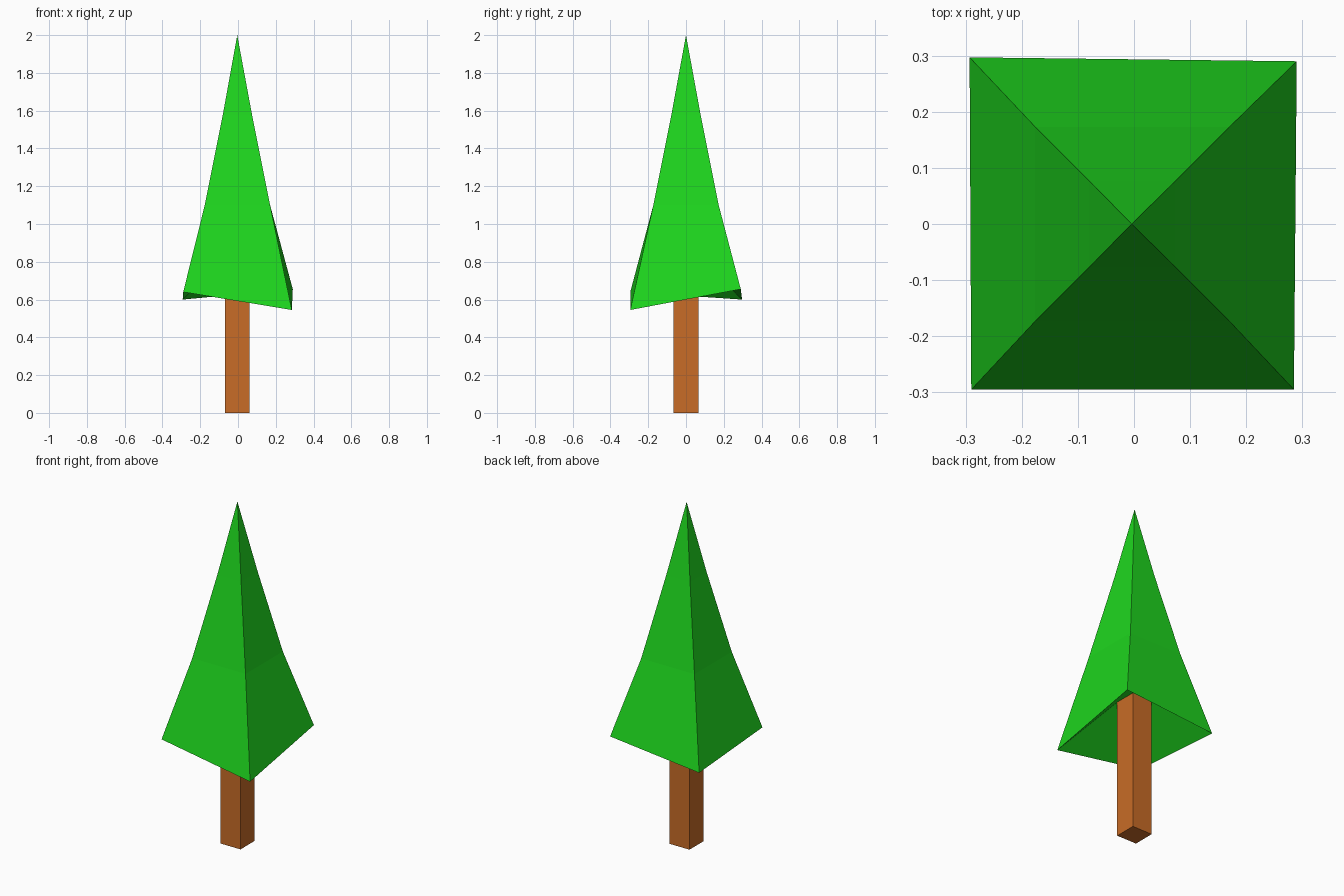
import bpy, bmesh

if "Cube" in bpy.data.objects:
    bpy.data.objects.remove(bpy.data.objects["Cube"])


def square(half, z, cx=-0.003):
    """Four corners: front-left, front-right, back-right, back-left."""
    return [(cx + sx * half, sy * half, z)
            for sx, sy in ((-1, -1), (1, -1), (1, 1), (-1, 1))]


def loft(name, rings, color, apex=None, close_bottom=False):
    bm = bmesh.new()
    loops = [[bm.verts.new(p) for p in ring] for ring in rings]
    for a, b in zip(loops, loops[1:]):
        for i in range(4):
            j = (i + 1) % 4
            bm.faces.new((a[i], a[j], b[j], b[i]))
    if apex:
        tip = bm.verts.new(apex)
        for i in range(4):
            bm.faces.new((loops[-1][i], loops[-1][(i + 1) % 4], tip))
    if close_bottom:
        bm.faces.new(loops[0][::-1])
    bmesh.ops.recalc_face_normals(bm, faces=bm.faces)
    mesh = bpy.data.meshes.new(name)
    bm.to_mesh(mesh)
    bm.free()
    mat = bpy.data.materials.new(name + "_color")
    mat.diffuse_color = color
    mat.use_nodes = True
    mat.node_tree.nodes["Principled BSDF"].inputs["Base Color"].default_value = mat.diffuse_color
    mesh.materials.append(mat)
    obj = bpy.data.objects.new(name, mesh)
    bpy.context.collection.objects.link(obj)
    return obj


TRUNK_HALF, TRUNK_TOP = 0.065, 0.82

# Trunk: square post reaching up inside the hollow foliage
loft("trunk", [square(TRUNK_HALF, 0), square(TRUNK_HALF, TRUNK_TOP)],
     (0.58, 0.15, 0.02, 1), close_bottom=True)

# Foliage: hollow underside, uneven hem, then a flared four-sided spire
hem = [(-0.29, -0.295, 0.64), (0.285, -0.295, 0.545),
       (0.29, 0.29, 0.655), (-0.293, 0.297, 0.60)]
loft("foliage",
     [square(TRUNK_HALF, TRUNK_TOP), hem, square(0.173, 1.10), square(0.077, 1.58)],
     (0.013, 0.67, 0.013, 1), apex=(-0.004, 0, 2.0))
